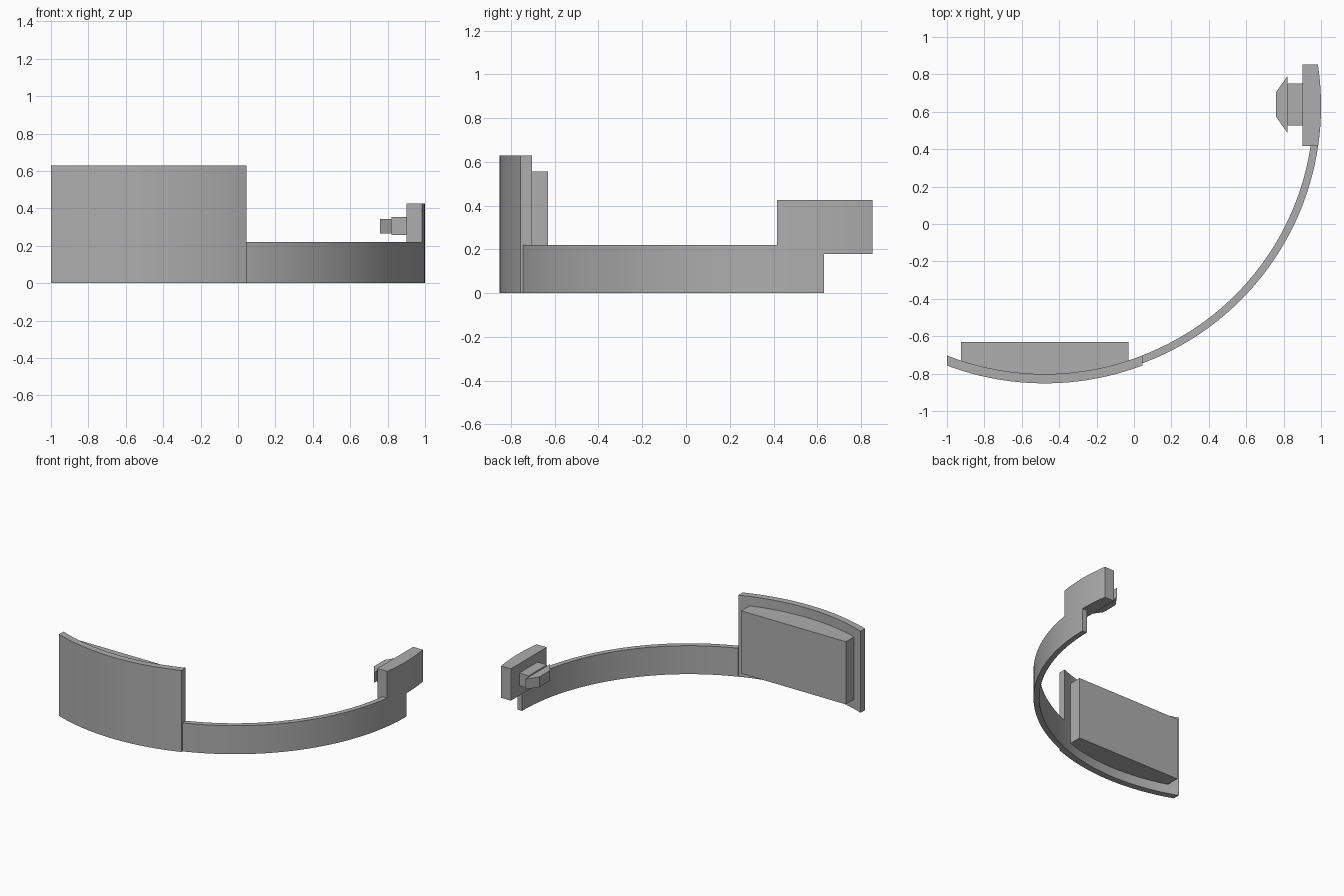
import bpy, bmesh, math

if "Cube" in bpy.data.objects:
    bpy.data.objects.remove(bpy.data.objects["Cube"])

grey = bpy.data.materials.new("plain_grey")
grey.diffuse_color = (0.42, 0.42, 0.42, 1)
grey.use_nodes = True
grey.node_tree.nodes["Principled BSDF"].inputs["Base Color"].default_value = grey.diffuse_color


def prism(name, outline, z0, z1):
    """Extrude a closed plan outline from z0 to z1."""
    bm = bmesh.new()
    low = [bm.verts.new((x, y, z0)) for x, y in outline]
    high = [bm.verts.new((x, y, z1)) for x, y in outline]
    n = len(outline)
    bm.faces.new(low[::-1])
    bm.faces.new(high)
    for i in range(n):
        j = (i + 1) % n
        bm.faces.new((low[i], low[j], high[j], high[i]))
    bmesh.ops.recalc_face_normals(bm, faces=bm.faces)
    mesh = bpy.data.meshes.new(name)
    bm.to_mesh(mesh)
    bm.free()
    mesh.materials.append(grey)
    obj = bpy.data.objects.new(name, mesh)
    bpy.context.collection.objects.link(obj)
    return obj


def arc(cx, cy, r, a0, a1, n):
    return [(cx + r * math.cos(a0 + (a1 - a0) * i / n),
             cy + r * math.sin(a0 + (a1 - a0) * i / n)) for i in range(n + 1)]


def front_arc(r, x0, x1, n=32):
    """Arc on the front side of the plate circle, cut at two x positions."""
    cx, cy = -0.478, 0.628
    return arc(cx, cy, r, -math.acos((x0 - cx) / r), -math.acos((x1 - cx) / r), n)


# Large curved plate and the flat-backed block on its inner side
prism("curved_plate", front_arc(1.48, -1.0, 0.045) + front_arc(1.43, 0.045, -1.0), 0, 0.63)
prism("inner_block", front_arc(1.432, -0.925, -0.03) + [(-0.03, -0.63), (-0.925, -0.63)],
      0.073, 0.557)

# Curved strap, lower where it runs under the end pad
SX, SY, OUTER, INNER = -0.467, 0.63, 1.467, 1.427
PAD_Y0, PAD_Y1 = 0.416, 0.853


def at_x(r):
    return -math.acos((0.045 - SX) / r)


def at_y(r, y):
    return math.asin((y - SY) / r)


prism("strap", arc(SX, SY, OUTER, at_x(OUTER), at_y(OUTER, PAD_Y0), 40)
      + arc(SX, SY, INNER, at_y(INNER, PAD_Y0), at_x(INNER), 40), 0, 0.22)
prism("strap_end", arc(SX, SY, OUTER, at_y(OUTER, PAD_Y0), 0, 8)
      + arc(SX, SY, INNER, 0, at_y(INNER, PAD_Y0), 8), 0, 0.18)

# End pad with curved outer face
prism("end_pad", arc(SX, SY, OUTER, at_y(OUTER, PAD_Y0), at_y(OUTER, PAD_Y1), 16)
      + [(0.90, PAD_Y1), (0.90, PAD_Y0)], 0.18, 0.426)

# Stud on the inner side of the pad, with a tapered head
prism("stud_neck", [(0.82, 0.527), (0.90, 0.527), (0.90, 0.75), (0.82, 0.75)], 0.257, 0.354)
prism("stud_head", [(0.76, 0.573), (0.82, 0.488), (0.82, 0.79), (0.76, 0.705)], 0.265, 0.344)

# Smooth curved faces, sharp corners
for obj in bpy.context.collection.objects:
    obj.select_set(True)
    bpy.context.view_layer.objects.active = obj
bpy.ops.object.shade_smooth_by_angle(angle=math.radians(20))
